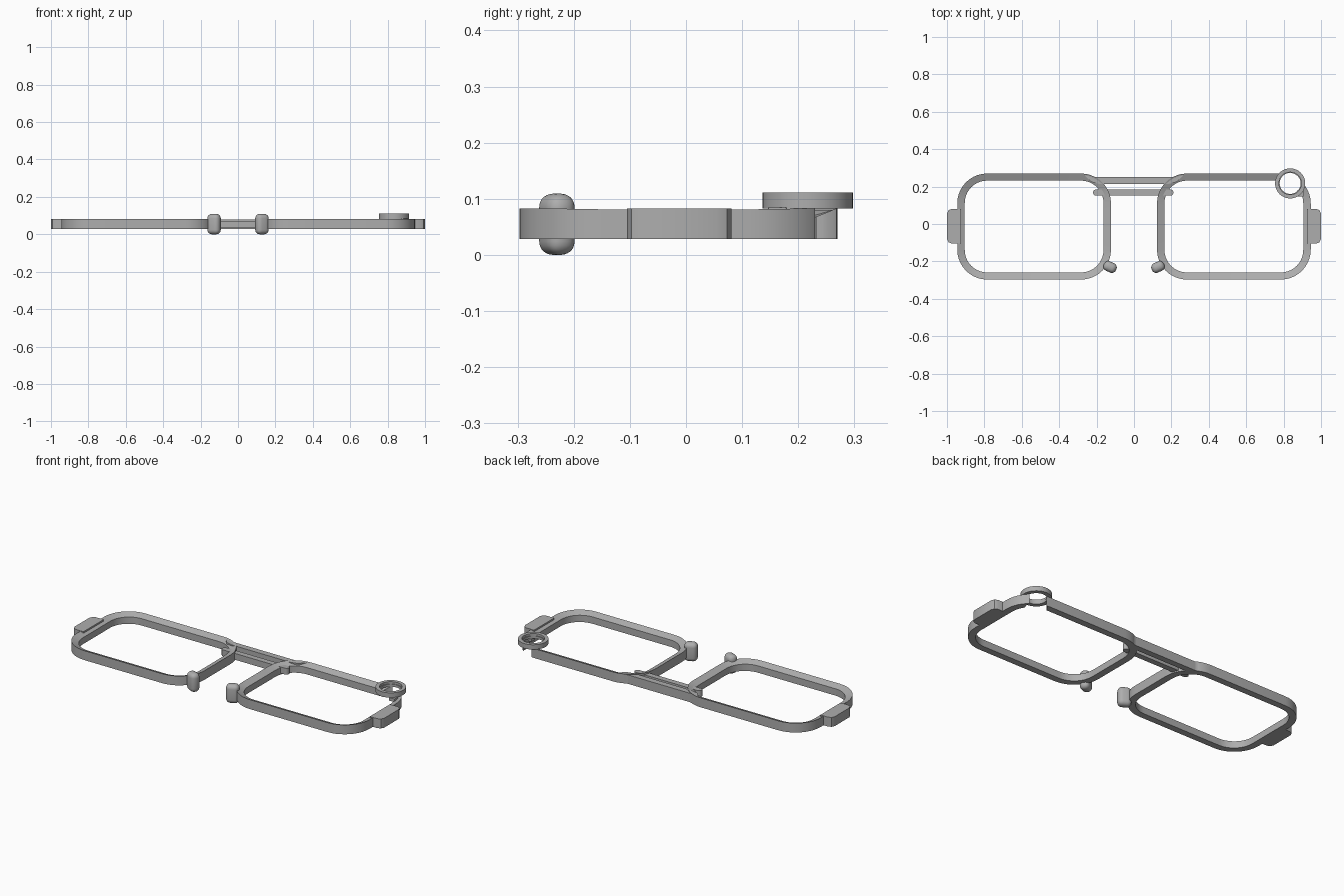
import bpy, bmesh, math
from mathutils import Matrix

cube = bpy.data.objects.get("Cube")
if cube:
    bpy.data.objects.remove(cube, do_unlink=True)

grey = bpy.data.materials.new("plain grey")
grey.use_nodes = True
GREY = (0.42, 0.42, 0.42, 1)
grey.diffuse_color = GREY
grey.node_tree.nodes["Principled BSDF"].inputs["Base Color"].default_value = GREY

BOTTOM, TOP = 0.028, 0.083


def finish(bm, name):
    bmesh.ops.recalc_face_normals(bm, faces=bm.faces)
    mesh = bpy.data.meshes.new(name)
    bm.to_mesh(mesh)
    bm.free()
    obj = bpy.data.objects.new(name, mesh)
    bpy.context.collection.objects.link(obj)
    mesh.materials.append(grey)
    return obj


def smooth(obj, angle=35):
    bpy.ops.object.select_all(action='DESELECT')
    obj.select_set(True)
    bpy.context.view_layer.objects.active = obj
    bpy.ops.object.shade_smooth_by_angle(angle=math.radians(angle))


def rounded_rect(cx, cy, hx, hy, r, steps=10):
    pts = []
    for q, (sx, sy) in enumerate([(1, 1), (-1, 1), (-1, -1), (1, -1)]):
        for i in range(steps + 1):
            a = math.pi / 2 * (q + i / steps)
            pts.append((cx + sx * (hx - r) + r * math.cos(a),
                        cy + sy * (hy - r) + r * math.sin(a)))
    return pts


def prism(name, pts, z0, z1):
    bm = bmesh.new()
    low = [bm.verts.new((x, y, z0)) for x, y in pts]
    high = [bm.verts.new((x, y, z1)) for x, y in pts]
    bm.faces.new(low)
    bm.faces.new(high)
    n = len(pts)
    for i in range(n):
        j = (i + 1) % n
        bm.faces.new((low[i], low[j], high[j], high[i]))
    return finish(bm, name)


def loops_to_tube(name, loops):
    """Join closed loops of points into a ring-shaped solid."""
    bm = bmesh.new()
    rows = [[bm.verts.new(p) for p in loop] for loop in loops]
    n = len(rows[0])
    for k, row in enumerate(rows):
        nxt = rows[(k + 1) % len(rows)]
        for i in range(n):
            j = (i + 1) % n
            bm.faces.new((row[i], row[j], nxt[j], nxt[i]))
    return finish(bm, name)


def circle(r, z, cx, cy, n=48):
    return [(cx + r * math.cos(math.tau * i / n),
             cy + r * math.sin(math.tau * i / n), z) for i in range(n)]


RING_X, RING_Y = 0.835, 0.217

for side, label in ((-1, "right"), (1, "left")):
    # Lens rim whose top slopes down towards the lens
    cx, cy = side * 0.534, -0.0135
    outer = rounded_rect(cx, cy, 0.411, 0.2835, 0.16)
    inner = rounded_rect(cx, cy, 0.371, 0.2455, 0.12)

    def edge_height(y):
        return TOP - 0.004 * max(0, 1 - abs(y - cy) / 0.25)

    rim = loops_to_tube(label + "_lens_rim", [
        [(x, y, BOTTOM) for x, y in outer],
        [(x, y, edge_height(y)) for x, y in outer],
        [(x, y, edge_height(y) - 0.015) for x, y in inner],
        [(x, y, BOTTOM) for x, y in inner]])

    # Open corner beneath the small ring
    if side == 1:
        hole = prism("corner_cutter",
                     [p[:2] for p in circle(0.057, 0, RING_X, RING_Y)], 0, 0.2)
        hole.hide_render = True
        hole.hide_set(True)
        cut = rim.modifiers.new("corner_cut", 'BOOLEAN')
        cut.object = hole
        cut.operation = 'DIFFERENCE'
        cut.solver = 'EXACT'
        bpy.context.view_layer.objects.active = rim
        bpy.ops.object.modifier_apply(modifier=cut.name)
        bpy.data.objects.remove(hole, do_unlink=True)
    smooth(rim)

    # Hinge tab on the outer side
    tab = prism(label + "_hinge_tab",
                [(side * x, y) for x, y in
                 [(0.925, -0.105), (0.975, -0.105), (0.992, -0.097), (1, -0.08),
                  (1, 0.055), (0.992, 0.073), (0.975, 0.081), (0.925, 0.081)]],
                BOTTOM, TOP)
    smooth(tab)

    # Nose pad
    bm = bmesh.new()
    bmesh.ops.create_cube(bm, size=1)
    bmesh.ops.scale(bm, vec=(0.072, 0.054, 0.109), verts=bm.verts)
    bmesh.ops.bevel(bm, geom=bm.edges[:], offset=0.024, segments=5,
                    profile=0.5, affect='EDGES')
    bmesh.ops.transform(bm, verts=bm.verts,
                        matrix=Matrix.Translation((side * 0.128, -0.23, 0.0545))
                        @ Matrix.Rotation(side * math.radians(25), 4, 'Z'))
    smooth(finish(bm, label + "_nose_pad"), 60)

# Upper bridge bar, flaring into the rims
half = [(0.27, 0.268), (0.2, 0.25)]
low_half = [(0.19, 0.215), (0.23, 0.225)]
prism("upper_bridge",
      half + [(-x, y) for x, y in reversed(half)]
      + [(-x, y) for x, y in reversed(low_half)] + low_half,
      BOTTOM, 0.08)

# Lower bridge bar with round ends
lower = prism("lower_bridge",
              rounded_rect(-0.004, 0.168, 0.215, 0.0165, 0.0164, 6),
              0.035, 0.072)
smooth(lower)

# Small ring over the open corner
ring = loops_to_tube("corner_ring", [
    circle(r, z, RING_X, RING_Y) for r, z in
    [(0.0805, 0.083), (0.0805, 0.111), (0.06, 0.111), (0.06, 0.098),
     (0.056, 0.098), (0.056, 0.083)]])
smooth(ring)

# Spacer joining the ring to the rim
prism("ring_spacer", rounded_rect(0.89, 0.163, 0.018, 0.017, 0.004, 2), 0.066, 0.084)
